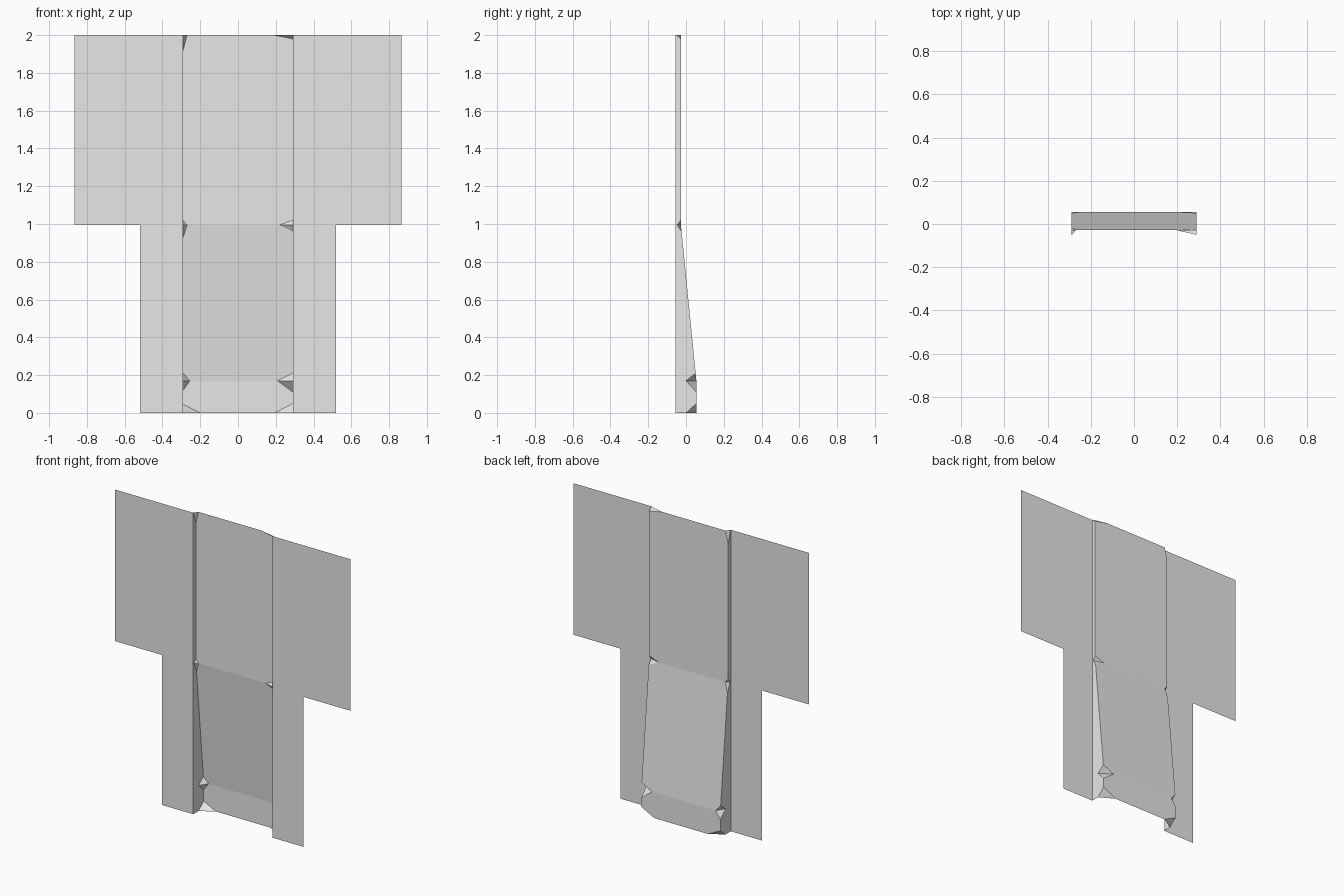
import bpy
import bmesh
from mathutils import Vector

if "Cube" in bpy.data.objects:
    bpy.data.objects.remove(bpy.data.objects["Cube"], do_unlink=True)

grey = bpy.data.materials.new("light_grey")
grey.use_nodes = True
tone = (0.8, 0.8, 0.8, 1)
grey.diffuse_color = tone
grey.node_tree.nodes["Principled BSDF"].inputs["Base Color"].default_value = tone

FRONT, HALF, STEP, TOP = -0.055, 0.29, 0.995, 2.0


def make_sheet(name, polygons, facing):
    """Build a thin sheet from polygons; facing(centre) gives the visible direction."""
    mesh = bpy.data.meshes.new(name)
    bm = bmesh.new()
    for points in polygons:
        face = bm.faces.new([bm.verts.new(p) for p in points])
        face.normal_update()
        if face.normal.dot(facing(face.calc_center_median())) < 0:
            face.normal_flip()
    bmesh.ops.remove_doubles(bm, verts=bm.verts[:], dist=0.0001)
    bm.to_mesh(mesh)
    bm.free()
    mesh.materials.append(grey)
    obj = bpy.data.objects.new(name, mesh)
    bpy.context.collection.objects.link(obj)
    return obj


# Profile of the recess from top to bottom: z, y
profile = [(TOP, -0.027), (STEP, -0.027), (0.17, 0.055), (0, 0.055)]

# Corner cuts per side: reach up, reach down, reach inward, y on the wall
cuts = {
    -1: [(0, 0.08, 0.02, -0.054), (0.025, 0.065, 0.02, -0.047),
         (0.04, 0.05, 0.035, 0), (0.045, 0, 0.09, 0)],
    1: [(0, 0.02, 0.1, -0.05), (0.025, 0.035, 0.07, -0.047),
        (0.04, 0.06, 0.08, 0), (0.05, 0, 0.095, 0)],
}


def profile_y(z):
    for (za, ya), (zb, yb) in zip(profile, profile[1:]):
        if zb <= z <= za:
            return ya + (yb - ya) * (za - z) / (za - zb)


def corner(side, i):
    z, y = profile[i]
    up, down, inward, wall_y = cuts[side][i]
    x = side * HALF
    return {
        "up": Vector((x, profile_y(z + up), z + up)),
        "down": Vector((x, profile_y(z - down), z - down)),
        "fold": Vector((x - side * inward, y, z)),
        "wall": Vector((x, wall_y, z)),
        "front": Vector((x, FRONT, z)),
    }


corners = {s: [corner(s, i) for i in range(len(profile))] for s in cuts}
back, walls, chips = [], [], []
for i in range(len(profile) - 1):
    left, right = [[c[i]["fold"], c[i]["down"], c[i + 1]["up"], c[i + 1]["fold"]]
                   for c in (corners[-1], corners[1])]
    back.append(left + right[::-1])
    for c in corners.values():
        a, b = c[i], c[i + 1]
        walls.append([a["front"], a["wall"], a["down"], b["up"], b["wall"], b["front"]])
        chips.append([a["wall"], a["fold"], a["down"]])
        chips.append([b["wall"], b["fold"], b["up"]])

# Recessed middle: back panel, side walls and the chipped corners
make_sheet("recessed_back_panel", back, lambda c: Vector((0, -1, 0)))
make_sheet("recess_side_walls", walls, lambda c: Vector((-c.x, 0, 0)))
make_sheet("chipped_corners", chips, lambda c: Vector((-c.x, -0.1, 0)))

# Flat stepped panels either side of the recess
outline = [(HALF, 0), (0.52, 0), (0.52, STEP), (0.865, STEP), (0.865, TOP), (HALF, TOP)]
wing = make_sheet("stepped_side_panels", [[(x, FRONT, z) for x, z in outline]],
                  lambda c: Vector((0, -1, 0)))
mirror = wing.modifiers.new("mirror", 'MIRROR')
mirror.use_axis = (True, False, False)
